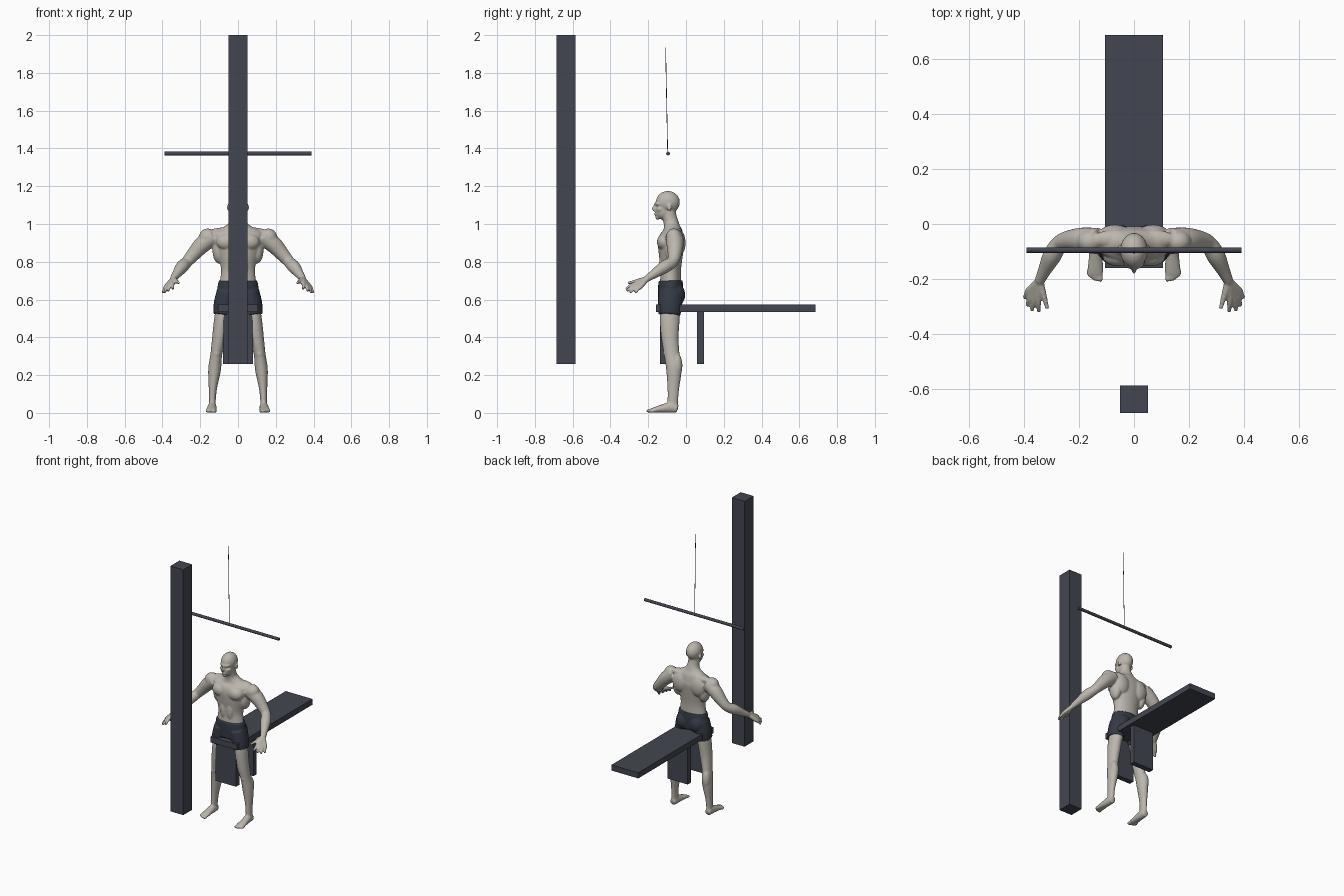
import bpy, bmesh, math
from mathutils import Vector, Matrix

cube = bpy.data.objects.get("Cube")
if cube:
    bpy.data.objects.remove(cube, do_unlink=True)


def material(name, color):
    mat = bpy.data.materials.new(name)
    mat.use_nodes = True
    mat.diffuse_color = (*color, 1)
    mat.node_tree.nodes["Principled BSDF"].inputs["Base Color"].default_value = (*color, 1)
    return mat


skin = material("warm grey skin", (.5, .47, .42))
slate = material("slate grey", (.055, .062, .08))
navy = material("dark navy cloth", (.034, .041, .058))


def add_object(name, bm, mat):
    bmesh.ops.recalc_face_normals(bm, faces=bm.faces)
    mesh = bpy.data.meshes.new(name)
    bm.to_mesh(mesh)
    bm.free()
    mesh.materials.append(mat)
    obj = bpy.data.objects.new(name, mesh)
    bpy.context.collection.objects.link(obj)
    return obj


def box(name, low, high, mat):
    low, high = Vector(low), Vector(high)
    bm = bmesh.new()
    place = Matrix.Translation((low + high) / 2) @ Matrix.Diagonal((*(high - low), 1))
    bmesh.ops.create_cube(bm, size=1, matrix=place)
    return add_object(name, bm, mat)


def rod(name, start, end, radius, mat, sides=12):
    start, end = Vector(start), Vector(end)
    axis = end - start
    place = Matrix.Translation((start + end) / 2) @ axis.to_track_quat("Z", "Y").to_matrix().to_4x4()
    bm = bmesh.new()
    bmesh.ops.create_cone(bm, cap_ends=True, segments=sides, radius1=radius,
                          radius2=radius, depth=axis.length, matrix=place)
    obj = add_object(name, bm, mat)
    for face in obj.data.polygons:
        face.use_smooth = len(face.vertices) == 4
    return obj


def blob(bm, center, radii):
    place = Matrix.Translation(center) @ Matrix.Diagonal((*radii, 1))
    bmesh.ops.create_uvsphere(bm, u_segments=20, v_segments=14, radius=1, matrix=place)


def refine(rows, steps=4):
    """Pass a smooth curve through the rows (x, y, z, width, depth)."""
    rows = [Vector(r) for r in rows]
    result = []
    for i in range(len(rows) - 1):
        a, b, c, d = rows[max(i - 1, 0)], rows[i], rows[i + 1], rows[min(i + 2, len(rows) - 1)]
        for k in range(steps):
            t = k / steps
            result.append(b + (c - a) * (t / 2) + (a * 2 - b * 5 + c * 4 - d) * (t * t / 2)
                          + (b * 3 - a - c * 3 + d) * (t ** 3 / 2))
    return result + [rows[-1]]


def loft(bm, rows, sides=20):
    """Skin elliptical rings along a path; rows without a depth are round."""
    rows = refine([r if len(r) == 5 else (*r, r[-1]) for r in rows])
    points = [Vector(r[:3]) for r in rows]
    whole = (points[-1] - points[0]).normalized()
    guide = Vector((0, 1, 0)) if abs(whole.z) > .8 else Vector((0, 0, 1))
    rings = []
    for i, (p, row) in enumerate(zip(points, rows)):
        tangent = points[min(i + 1, len(points) - 1)] - points[max(i - 1, 0)]
        side = tangent.cross(guide).normalized()
        other = side.cross(tangent).normalized()
        angles = [math.tau * k / sides for k in range(sides)]
        rings.append([bm.verts.new(p + side * (row[3] * math.cos(a)) + other * (row[4] * math.sin(a)))
                      for a in angles])
    for r0, r1 in zip(rings, rings[1:]):
        for k in range(sides):
            n = (k + 1) % sides
            bm.faces.new((r0[k], r0[n], r1[n], r1[k]))
    bm.faces.new(rings[0])
    bm.faces.new(rings[-1])


def fuse(obj, voxel, rounds):
    """Mirror the half, melt the overlapping forms together and soften them."""
    obj.modifiers.new("Mirror", "MIRROR").use_mirror_merge = False
    remesh = obj.modifiers.new("Fuse", "REMESH")
    remesh.mode = "VOXEL"
    remesh.voxel_size = voxel
    remesh.use_smooth_shade = True
    soften = obj.modifiers.new("Soften", "SMOOTH")
    soften.factor = .5
    soften.iterations = rounds


# Post, bench and hanging bar
box("post", (-.05, -.685, .26), (.05, -.585, 2), slate)
box("bench_top", (-.105, -.16, .535), (.105, .685, .575), slate)
for name, y in (("front_bench_support", -.137), ("rear_bench_support", .058)):
    box(name, (-.08, y, .26), (.08, y + .037, .535), slate)
rod("hanging_bar", (-.39, -.095, 1.373), (.39, -.095, 1.373), .01, slate)
rod("bar_cable", (0, -.097, 1.375), (0, -.108, 1.935), .0018, slate, 6)

# Torso and neck
body = bmesh.new()
loft(body, [(0, -.08, .6, .095, .055), (0, -.082, .68, .097, .056), (0, -.08, .76, .09, .054),
            (0, -.08, .84, .108, .064), (0, -.078, .91, .13, .07), (0, -.072, .955, .13, .056),
            (0, -.075, .985, .075, .043), (0, -.08, 1.01, .044, .039),
            (0, -.088, 1.04, .037, .038), (0, -.095, 1.08, .036, .04)], 32)

# Chest, shoulder and back muscles
for center, radii in (((.058, -.118, .905), (.056, .036, .043)), ((.16, -.064, .928), (.048, .043, .048)),
                      ((.065, -.055, .958), (.09, .034, .024)), ((.07, -.038, .9), (.058, .036, .07)),
                      ((.1, -.065, .86), (.035, .045, .07)), ((.024, -.122, .78), (.027, .021, .07))):
    blob(body, center, radii)

# Head: skull, jaw, brow, nose, lips, cheek and ear
for center, radii in (((0, -.096, 1.115), (.05, .064, .06)), ((0, -.122, 1.067), (.037, .042, .044)),
                      ((0, -.142, 1.106), (.038, .024, .013)), ((0, -.166, 1.081), (.009, .015, .015)),
                      ((0, -.162, 1.096), (.006, .009, .02)), ((0, -.159, 1.052), (.015, .009, .009)),
                      ((0, -.15, 1.034), (.015, .012, .011)), ((.025, -.138, 1.077), (.016, .018, .013)),
                      ((.051, -.088, 1.087), (.007, .013, .019))):
    blob(body, center, radii)

# Arm
loft(body, [(.13, -.062, .935, .048), (.19, -.058, .89, .045), (.235, -.06, .84, .037),
            (.27, -.072, .8, .031), (.297, -.115, .772, .034), (.325, -.17, .735, .024),
            (.343, -.208, .71, .018)])

# Hand: four fingers fanning out from the wrist, and a thumb
wrist = (.342, -.205, .711, .014)
tips = ((.345, -.318, .655), (.37, -.314, .645), (.388, -.297, .637), (.398, -.268, .634))
for i, tip in enumerate(tips):
    knuckle = Vector((.347, -.262, .687)).lerp((.381, -.24, .668), i / 3)
    middle = knuckle.lerp(tip, .5) + Vector((0, 0, .005))
    loft(body, [wrist, (*knuckle, .0125), (*middle, .0095), (*tip, .0075)], 12)
loft(body, [wrist, (.33, -.25, .7, .012), (.32, -.285, .692, .009), (.314, -.308, .688, .0075)], 12)

# Leg with calf and knee
loft(body, [(.062, -.08, .6, .048, .052), (.085, -.086, .5, .041, .053), (.099, -.085, .4, .038, .046),
            (.115, -.075, .31, .031, .041), (.124, -.064, .23, .034, .041), (.133, -.067, .13, .022, .031),
            (.136, -.07, .06, .018, .028), (.137, -.07, .02, .02, .03)])
blob(body, (.126, -.047, .25), (.029, .028, .065))
blob(body, (.114, -.1, .315), (.021, .019, .026))

# Foot and toes
loft(body, [(.137, -.045, .021, .02, .02), (.137, -.08, .029, .023, .029), (.139, -.13, .022, .026, .021),
            (.14, -.17, .015, .029, .014), (.141, -.185, .012, .027, .011)])
for i in range(5):
    blob(body, (.121 + i * .0108, -.194 + i * i * .0012, .0105), (.0085 - i * .0004, .017, .0095))
fuse(add_object("body", body, skin), .005, 4)

# Shorts: waist, seat and leg sleeve
shorts = bmesh.new()
loft(shorts, [(0, -.082, .7, .102, .064), (0, -.081, .65, .11, .067), (0, -.081, .585, .1, .066)], 32)
loft(shorts, [(.058, -.081, .64, .055, .066), (.073, -.084, .575, .056, .064), (.083, -.088, .518, .049, .058)])
blob(shorts, (.05, -.052, .625), (.054, .048, .06))
fuse(add_object("shorts", shorts, navy), .005, 3)
